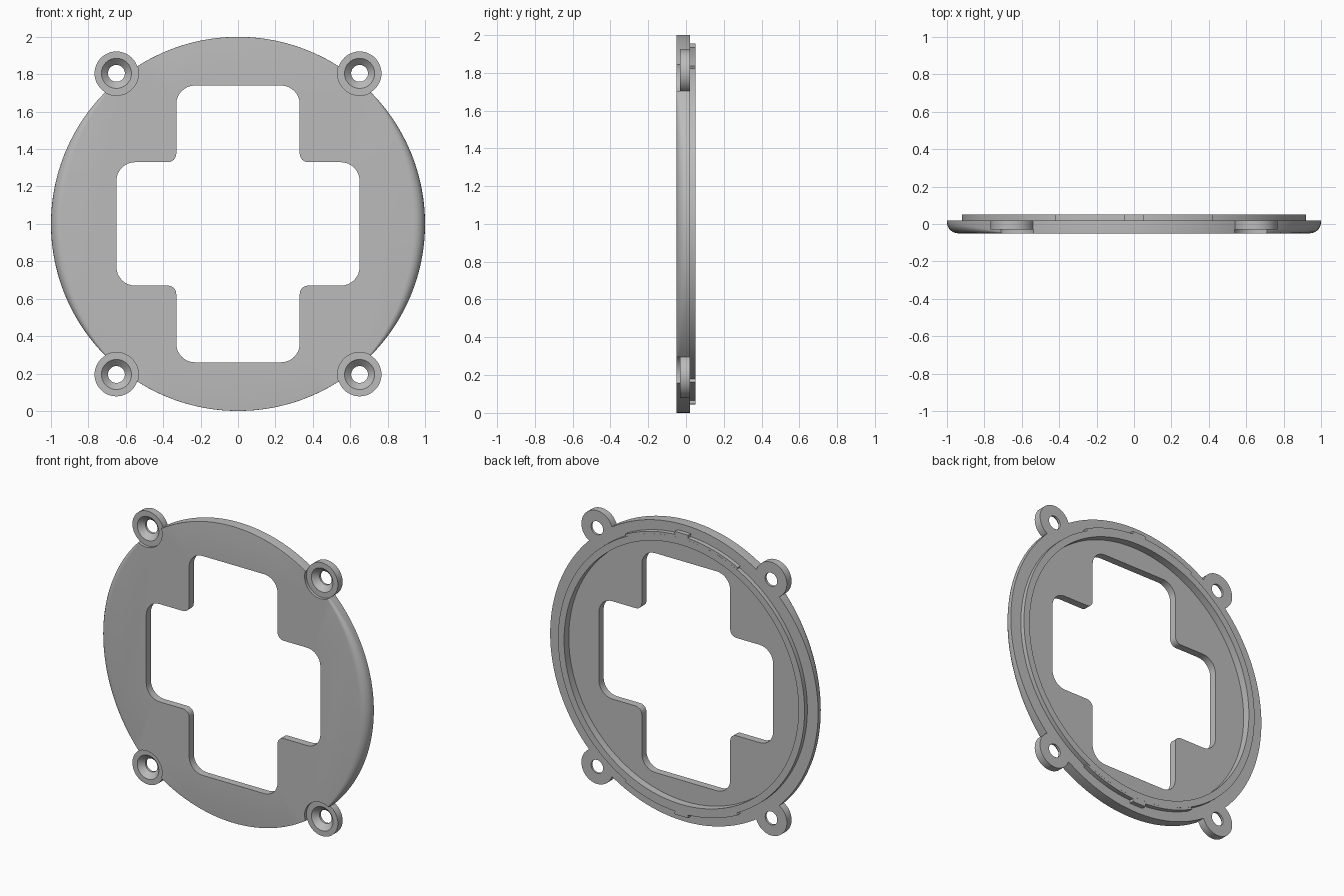
import bpy, bmesh
from math import sin, cos, pi, radians, asin, atan2
from mathutils import Vector

if "Cube" in bpy.data.objects:
    bpy.data.objects.remove(bpy.data.objects["Cube"])

FRONT, BACK, RING_TOP, FLOOR = -0.05, 0.02, 0.05, 0.0
LUG_FRONT = -0.03
LUGS = [(sx * 0.65, 1 + sz * 0.805) for sx in (-1, 1) for sz in (-1, 1)]

grey = bpy.data.materials.new("Plain grey")
grey.use_nodes = True
grey.diffuse_color = (0.5, 0.5, 0.5, 1)
grey.node_tree.nodes["Principled BSDF"].inputs["Base Color"].default_value = (0.5, 0.5, 0.5, 1)


def loft(name, sections, closed=False):
    """Skin equal-length outlines of (x, y, z) points; cap the ends unless closed."""
    bm = bmesh.new()
    loops = [[bm.verts.new(p) for p in s] for s in sections]
    n = len(loops[0])
    pairs = list(zip(loops, loops[1:])) + ([(loops[-1], loops[0])] if closed else [])
    for a, b in pairs:
        for i in range(n):
            j = (i + 1) % n
            bm.faces.new((a[i], a[j], b[j], b[i]))
    if not closed:
        bm.faces.new(loops[0])
        bm.faces.new(loops[-1])
    bmesh.ops.recalc_face_normals(bm, faces=bm.faces)
    me = bpy.data.meshes.new(name)
    bm.to_mesh(me)
    bm.free()
    me.materials.append(grey)
    ob = bpy.data.objects.new(name, me)
    bpy.context.collection.objects.link(ob)
    return ob


def circle(x, z, r, y, n=48):
    return [(x + r * cos(2 * pi * i / n), y, z + r * sin(2 * pi * i / n)) for i in range(n)]


def lathe(name, x, z, steps, n=48):
    return loft(name, [circle(x, z, r, y, n) for r, y in steps])


def sector(name, r0, r1, y0, y1, a0=0, a1=2 * pi, n=32):
    """Annular wall with a rectangular section, whole or partial."""
    whole = a1 - a0 > 6.28
    angles = [a0 + (a1 - a0) * i / n for i in range(n if whole else n + 1)]
    corners = ((r0, y0), (r1, y0), (r1, y1), (r0, y1))
    return loft(name, [[(r * cos(a), y, 1 + r * sin(a)) for r, y in corners]
                       for a in angles], whole)


def combine(ob, other, operation):
    bpy.context.view_layer.objects.active = ob
    mod = ob.modifiers.new("cut", "BOOLEAN")
    mod.object, mod.operation, mod.solver = other, operation, "EXACT"
    bpy.ops.object.modifier_apply(modifier=mod.name)
    bpy.data.objects.remove(other)


def rounded(corners, n=8):
    """Round a right-angled outline of (x, z, radius) corners."""
    out = []
    for i, (x, z, r) in enumerate(corners):
        p = Vector((x, z))
        u = (Vector(corners[i - 1][:2]) - p).normalized()
        v = (Vector(corners[(i + 1) % len(corners)][:2]) - p).normalized()
        c = p + (u + v) * r
        for k in range(n + 1):
            t = k / n * pi / 2
            out.append(c - v * r * cos(t) - u * r * sin(t))
    return out


# Main plate: the front edge is rounded at the sides and fades out near the lugs
def rim(k, n=192):
    pts = []
    for i in range(n):
        a = 2 * pi * i / n
        w = 0.06 * max(0.02, (abs(cos(a)) - 0.66) / 0.34)
        r = 1 - w * (1 - cos(k))
        pts.append((r * cos(a), FRONT + w * (1 - sin(k)), 1 + r * sin(a)))
    return pts


back_rim = circle(0, 1, 1, BACK, 192)
plate = loft("main_plate", [back_rim] + [rim(i / 6 * pi / 2) for i in range(7)])
combine(plate, lathe("recess", 0, 1, [(0.875, FLOOR), (0.875, 0.1)], 128), "DIFFERENCE")

# Cross-shaped window
quarter = [(0.65, 0.33, 0.1), (0.33, 0.33, 0.045), (0.33, 0.74, 0.1)]
cross = []
for sx, sz in ((1, 1), (-1, 1), (-1, -1), (1, -1)):
    part = [(sx * x, 1 + sz * z, r) for x, z, r in quarter]
    cross += part if sx * sz > 0 else part[::-1]
outline = rounded(cross)
combine(plate, loft("window", [[(p.x, y, p.y) for p in outline] for y in (-0.2, 0.2)]),
        "DIFFERENCE")

# Screw lugs with countersunk holes, in shallow pockets of the plate
for x, z in LUGS:
    combine(plate, lathe("pocket", x, z, [(0.118, -0.2), (0.118, LUG_FRONT)]), "DIFFERENCE")
    lug = lathe("screw_lug", x, z, [(0.117, LUG_FRONT - 0.0005), (0.117, BACK)])
    # keep the lug out of the recess
    combine(lug, lathe("trim", 0, 1, [(0.9, -0.2), (0.9, 0.2)], 128), "DIFFERENCE")
    combine(plate, lug, "UNION")
    combine(plate, lathe("countersink", x, z, [(0.09, LUG_FRONT - 0.01), (0.08, LUG_FRONT),
                                               (0.045, 0.005), (0.045, 0.1)]), "DIFFERENCE")

# Locating ring on the back, with raised arcs and tabs at top and bottom
parts = [plate, sector("locating_ring", 0.875, 0.92, BACK - 0.001, RING_TOP, n=128)]
for name, mid in (("top", pi / 2), ("bottom", -pi / 2)):
    for part, r, half_width in (("arc", 0.935, 0.42), ("tab", 0.955, 0.05)):
        h = asin(half_width / r)
        parts.append(sector(f"{name}_{part}", 0.91, r, BACK - 0.001, RING_TOP - 0.0005,
                            mid - h, mid + h))

bpy.ops.object.select_all(action="DESELECT")
for ob in parts:
    ob.select_set(True)
bpy.context.view_layer.objects.active = plate
bpy.ops.object.shade_smooth_by_angle(angle=radians(30))
